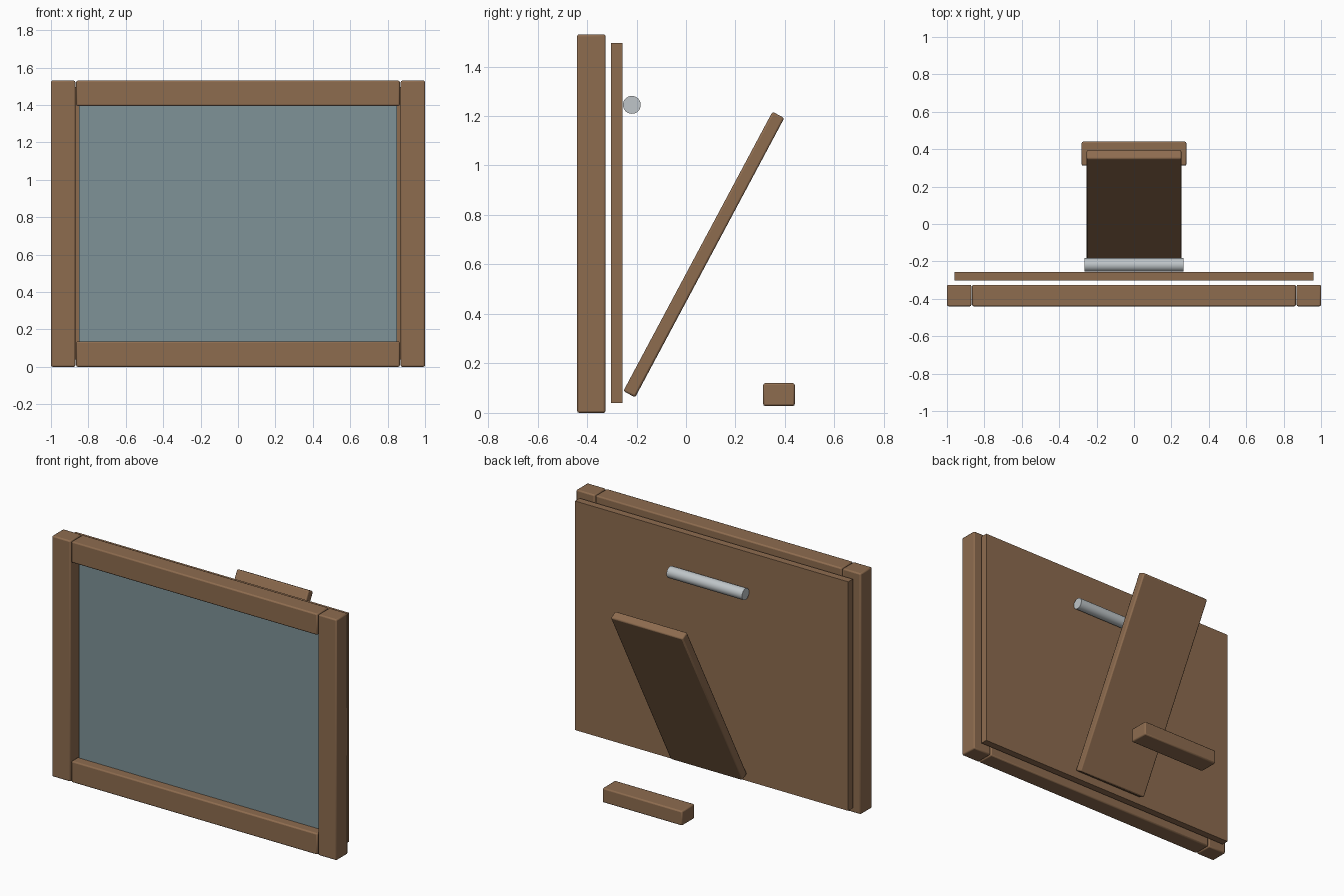
import bpy, math

if "Cube" in bpy.data.objects:
    bpy.data.objects.remove(bpy.data.objects["Cube"])


def material(name, rgb):
    m = bpy.data.materials.new(name)
    m.diffuse_color = (*rgb, 1.0)
    m.use_nodes = True
    m.node_tree.nodes["Principled BSDF"].inputs["Base Color"].default_value = m.diffuse_color
    return m


wood = material("brown wood", (0.27, 0.15, 0.078))
glass = material("grey blue glass", (0.21, 0.29, 0.31))
metal = material("silver metal", (0.52, 0.56, 0.58))


def box(name, x, y, z, mat, bevel=0.0, tilt=0.0):
    """Box from (min, max) ranges, optionally bevelled and tilted about x."""
    bpy.ops.mesh.primitive_cube_add(
        size=1, location=[(a + b) / 2 for a, b in (x, y, z)])
    ob = bpy.context.object
    ob.name = name
    ob.scale = [b - a for a, b in (x, y, z)]
    bpy.ops.object.transform_apply(location=False, rotation=False, scale=True)
    ob.rotation_euler.x = tilt
    ob.data.materials.append(mat)
    if bevel:
        mod = ob.modifiers.new("soft edges", "BEVEL")
        mod.width = bevel
        mod.segments = 2
        bpy.ops.object.shade_smooth_by_angle(angle=math.radians(30))
    return ob


# Picture frame: two full-height stiles with rails between them
depth = (-0.44, -0.325)
box("left_stile", (-1.0, -0.87), depth, (0, 1.53), wood, 0.008)
box("right_stile", (0.87, 1.0), depth, (0, 1.53), wood, 0.008)
box("bottom_rail", (-0.865, 0.865), depth, (0, 0.135), wood, 0.008)
box("top_rail", (-0.865, 0.865), depth, (1.395, 1.53), wood, 0.008)

# Recessed pane and backing board
box("glass_pane", (-0.85, 0.85), (-0.38, -0.36), (0.135, 1.395), glass)
box("backing_board", (-0.96, 0.96), (-0.303, -0.257), (0.04, 1.495), wood)

# Leaning support leg and the foot block behind it
box("support_leg", (-0.253, 0.253), (0.045, 0.099), (0.0, 1.28), wood,
    0.008, math.radians(-28.1))
box("foot_block", (-0.28, 0.28), (0.312, 0.44), (0.028, 0.12), wood, 0.008)

# Round hinge bar on the back
bpy.ops.mesh.primitive_cylinder_add(
    vertices=32, radius=0.036, depth=0.53, location=(0, -0.219, 1.245),
    rotation=(0, math.pi / 2, 0))
hinge = bpy.context.object
hinge.name = "hinge_bar"
hinge.data.materials.append(metal)
bpy.ops.object.shade_smooth_by_angle(angle=math.radians(30))
